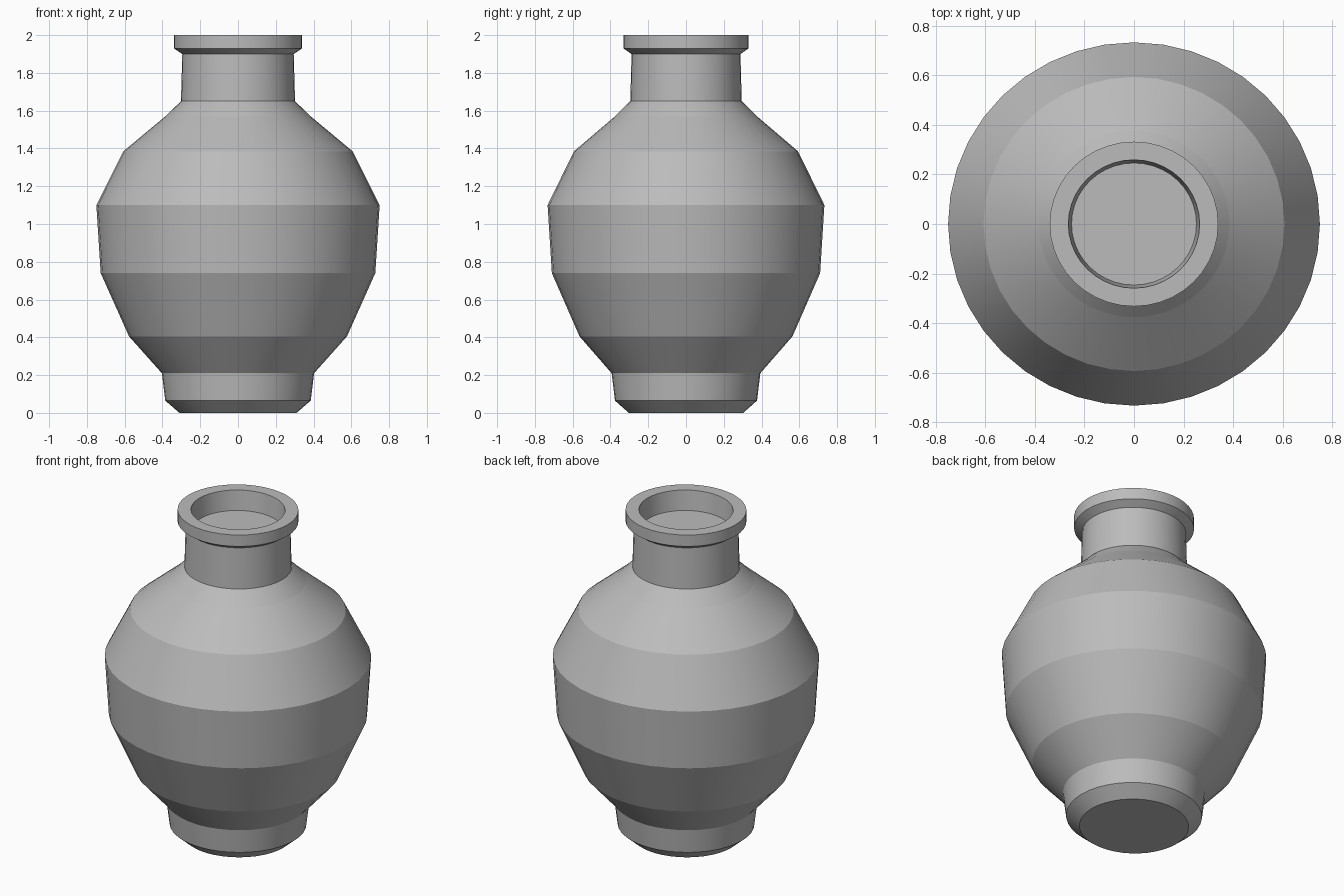
import bpy, bmesh
from math import cos, sin, pi

SIDES = 40
DEPTH_RATIO = 0.977  # the body is slightly narrower front to back

cube = bpy.data.objects.get("Cube")
if cube:
    bpy.data.objects.remove(cube, do_unlink=True)

clay = bpy.data.materials.new("grey clay")
clay.use_nodes = True
grey = (0.5, 0.5, 0.5, 1)
clay.diffuse_color = grey
clay.node_tree.nodes["Principled BSDF"].inputs["Base Color"].default_value = grey

# Radius and height from the foot, up the body, over the lip to the inner floor
profile = [
    (0.31, 0), (0.385, 0.065), (0.403, 0.21),             # foot
    (0.577, 0.405), (0.727, 0.74), (0.75, 1.1),           # belly
    (0.607, 1.385), (0.385, 1.57), (0.302, 1.65),         # shoulder
    (0.295, 1.9), (0.34, 1.93), (0.34, 2),                # neck and rim
    (0.265, 2), (0.252, 1.88),                            # mouth
]

bm = bmesh.new()
rings = []
for radius, height in profile:
    rings.append([bm.verts.new((radius * cos(2 * pi * i / SIDES),
                                radius * DEPTH_RATIO * sin(2 * pi * i / SIDES),
                                height)) for i in range(SIDES)])
for low, high in zip(rings, rings[1:]):
    for i in range(SIDES):
        j = (i + 1) % SIDES
        bm.faces.new((low[i], low[j], high[j], high[i]))

# Underside and the floor inside the mouth
bm.faces.new(rings[0][::-1])
bm.faces.new(rings[-1])

# Smooth around each band, with crisp edges between bands
for face in bm.faces:
    face.smooth = len(face.verts) == 4
for ring in rings:
    for i in range(SIDES):
        bm.edges.get((ring[i], ring[(i + 1) % SIDES])).smooth = False

mesh = bpy.data.meshes.new("vase")
bm.to_mesh(mesh)
bm.free()
mesh.materials.append(clay)
vase = bpy.data.objects.new("vase", mesh)
bpy.context.collection.objects.link(vase)
